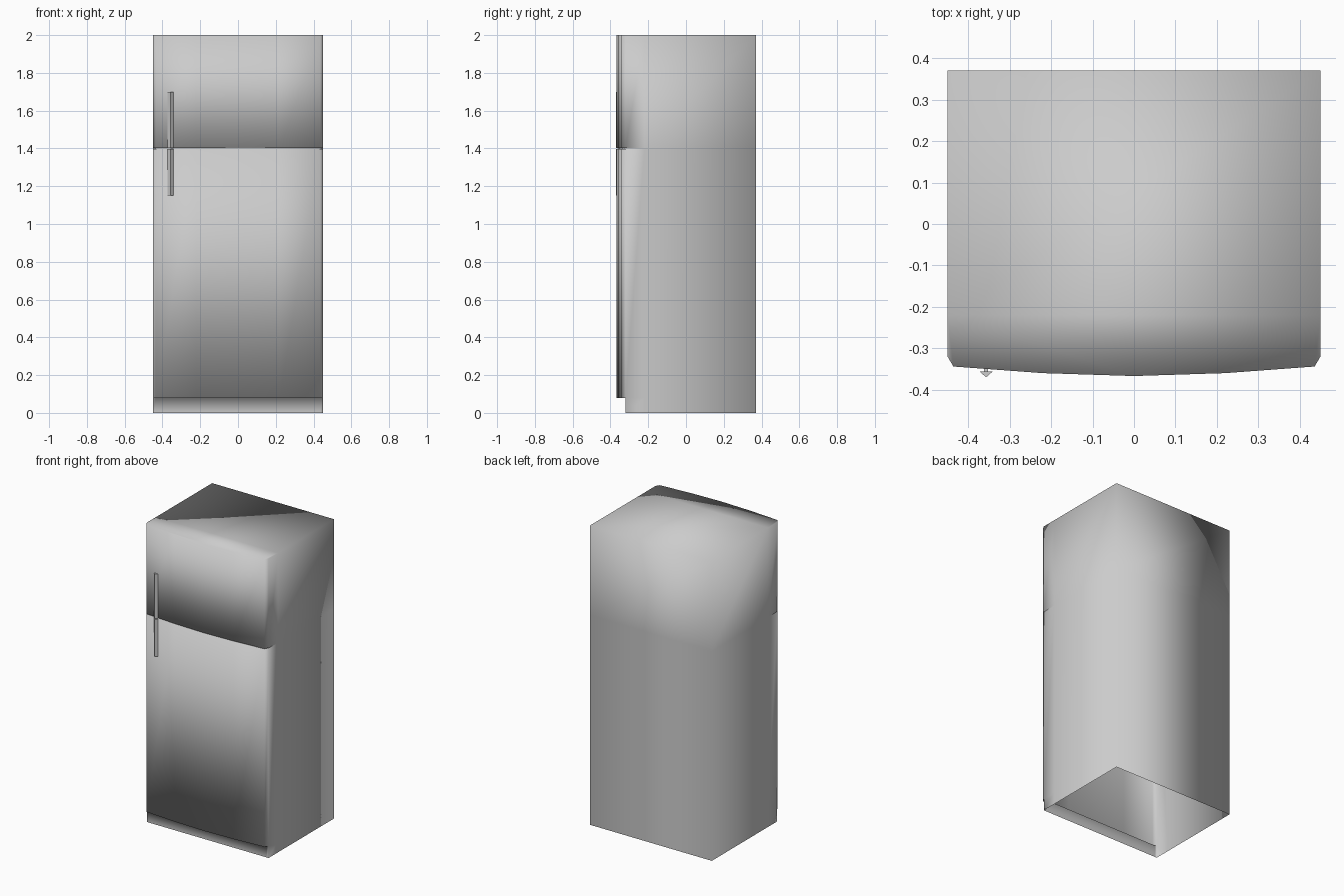
import bpy, bmesh

if "Cube" in bpy.data.objects:
    bpy.data.objects.remove(bpy.data.objects["Cube"])

# Plan outline: right half of the bowed front, mirrored to the left
HALF = [(0.22, -0.36), (0.436, -0.344), (0.45, -0.32), (0.45, -0.22), (0.45, 0.37)]
OUTLINE = [(-x, y) for x, y in reversed(HALF)] + [(0, -0.367)] + HALF
SEAM = 1.4


def finish(name, bm, smooth):
    mesh = bpy.data.meshes.new(name)
    bm.to_mesh(mesh)
    bm.free()
    for p in mesh.polygons:
        p.use_smooth = smooth
    obj = bpy.data.objects.new(name, mesh)
    bpy.context.collection.objects.link(obj)
    return obj


def loft(bm, rings, cap_bottom=False):
    loops = [[bm.verts.new(co) for co in ring] for ring in rings]
    n = len(loops[0])
    for a, b in zip(loops, loops[1:]):
        for i in range(n):
            j = (i + 1) % n
            bm.faces.new((a[i], a[j], b[j], b[i]))
    bm.faces.new(loops[-1])
    if cap_bottom:
        bm.faces.new(list(reversed(loops[0])))


def flat_ring(z):
    return [(x, y, z) for x, y in OUTLINE]


def plinth_ring(z):
    # plinth has a straight front, set back under the door
    return [(x, max(y, -0.32), z) for x, y in OUTLINE]


def seam_ring(dz, inset):
    # only the door part is grooved; the cabinet behind stays flush
    ring = []
    for x, y in OUTLINE:
        if y < -0.25:
            ring.append((x * (1 - inset / 0.45), y + inset, SEAM + dz))
        else:
            ring.append((x, y, SEAM))
    return ring


# Cabinet with both doors, open underneath
bm = bmesh.new()
loft(bm, [plinth_ring(0), plinth_ring(0.08), flat_ring(0.08),
          seam_ring(-0.003, 0), seam_ring(0, 0.012), seam_ring(0.003, 0),
          flat_ring(2.0)])
bmesh.ops.remove_doubles(bm, verts=bm.verts, dist=0.0005)
finish("fridge_cabinet", bm, True)

# Three-sided handles, one per door, meeting at the seam
SECTION = [(-0.373, -0.356), (-0.357, -0.37), (-0.341, -0.356)]
for name, z0, z1 in (("freezer_handle", SEAM + 0.003, 1.70),
                     ("fridge_handle", 1.15, SEAM - 0.003)):
    bm = bmesh.new()
    loft(bm, [[(x, y, z) for x, y in SECTION] for z in (z0, z1)], True)
    # small mounts behind each end
    for z in (z0 + 0.015, z1 - 0.015):
        block = [(-0.362, -0.345), (-0.362, -0.358), (-0.352, -0.358), (-0.352, -0.345)]
        loft(bm, [[(x, y, z + d) for x, y in block] for d in (-0.01, 0.01)], True)
    finish(name, bm, False)
